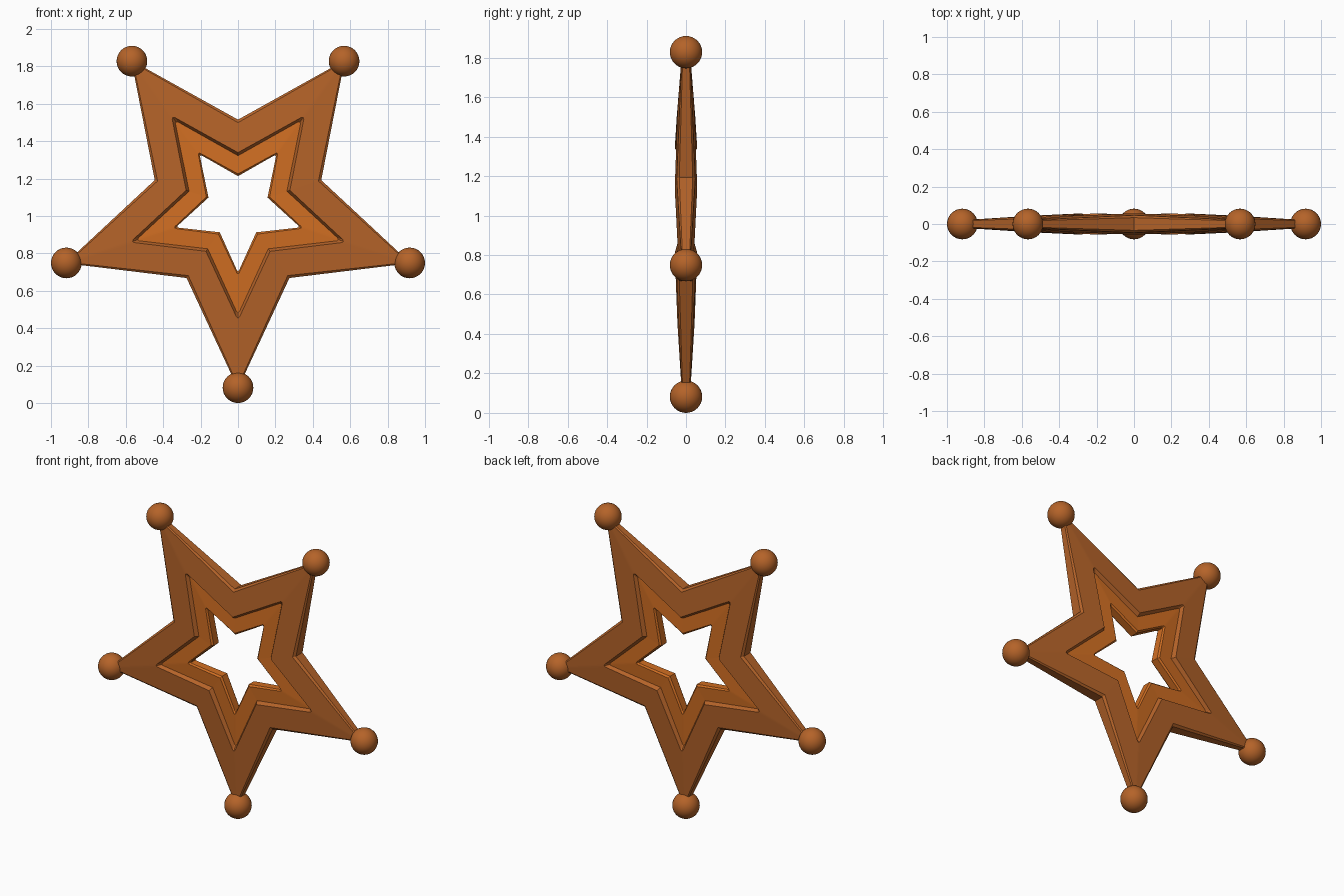
import bpy, bmesh
from math import radians, sin, cos
from mathutils import Vector

cube = bpy.data.objects.get("Cube")
if cube:
    bpy.data.objects.remove(cube, do_unlink=True)

CENTRE_Z = 1.047
TIP_RADIUS = 0.965
BALL_RADIUS = 0.082


def material(name, colour):
    mat = bpy.data.materials.new(name)
    mat.use_nodes = True
    mat.diffuse_color = colour
    mat.node_tree.nodes["Principled BSDF"].inputs["Base Color"].default_value = colour
    return mat


copper = material("copper brown", (0.46, 0.125, 0.022, 1))
orange = material("bright orange", (0.63, 0.155, 0.016, 1))


def polar(radius, degrees, y):
    a = radians(degrees)
    return Vector((radius * cos(a), y, CENTRE_Z + radius * sin(a)))


def star_ring(bm, tip, valley, y_tip, y_valley, blunt, side):
    """One five-pointed outline with softly blunted tips."""
    verts = []
    for arm in range(5):
        angle = -90 + 72 * arm
        point = polar(tip, angle, side * y_tip)
        before = polar(valley, angle - 36, side * y_valley)
        after = polar(valley, angle + 36, side * y_valley)
        left, right = point.lerp(before, blunt), point.lerp(after, blunt)
        nose = ((left + right) / 2).lerp(point, 0.35)
        verts += [bm.verts.new(p) for p in (left, nose, right, after)]
    return verts


# Cross-section from the outer wall to the hole:
# tip radius, valley radius, half depth at tip, half depth at valley, tip blunting
section = [
    (0.970, 0.468, 0.016, 0.034, 0.02),
    (0.955, 0.452, 0.021, 0.047, 0.02),
    (0.605, 0.292, 0.043, 0.057, 0.05),
    (0.575, 0.275, 0.024, 0.032, 0.05),
    (0.365, 0.178, 0.034, 0.036, 0.06),
    (0.350, 0.166, 0.024, 0.026, 0.06),
]

# Star frame: outlines bridged around the cross-section, front to back
bm = bmesh.new()
rings = [star_ring(bm, *row, -1) for row in section]
rings += [star_ring(bm, *row, 1) for row in reversed(section)]
inner_bands = {3, 4, 5, 6, 7}
for i, ring in enumerate(rings):
    following = rings[(i + 1) % len(rings)]
    for j in range(len(ring)):
        k = (j + 1) % len(ring)
        face = bm.faces.new((ring[j], ring[k], following[k], following[j]))
        face.material_index = int(i in inner_bands)
bmesh.ops.recalc_face_normals(bm, faces=bm.faces)
mesh = bpy.data.meshes.new("star_frame")
bm.to_mesh(mesh)
bm.free()
mesh.materials.append(copper)
mesh.materials.append(orange)
bpy.context.collection.objects.link(bpy.data.objects.new("star_frame", mesh))

# Round ball on each point
names = ["bottom", "left", "top_left", "top_right", "right"]
for arm, name in enumerate(names):
    bpy.ops.mesh.primitive_uv_sphere_add(
        segments=32, ring_count=16, radius=BALL_RADIUS,
        location=polar(TIP_RADIUS, -90 + 72 * arm, 0))
    ball = bpy.context.object
    ball.name = name + "_ball"
    ball.data.materials.append(copper)
    bpy.ops.object.shade_smooth()
